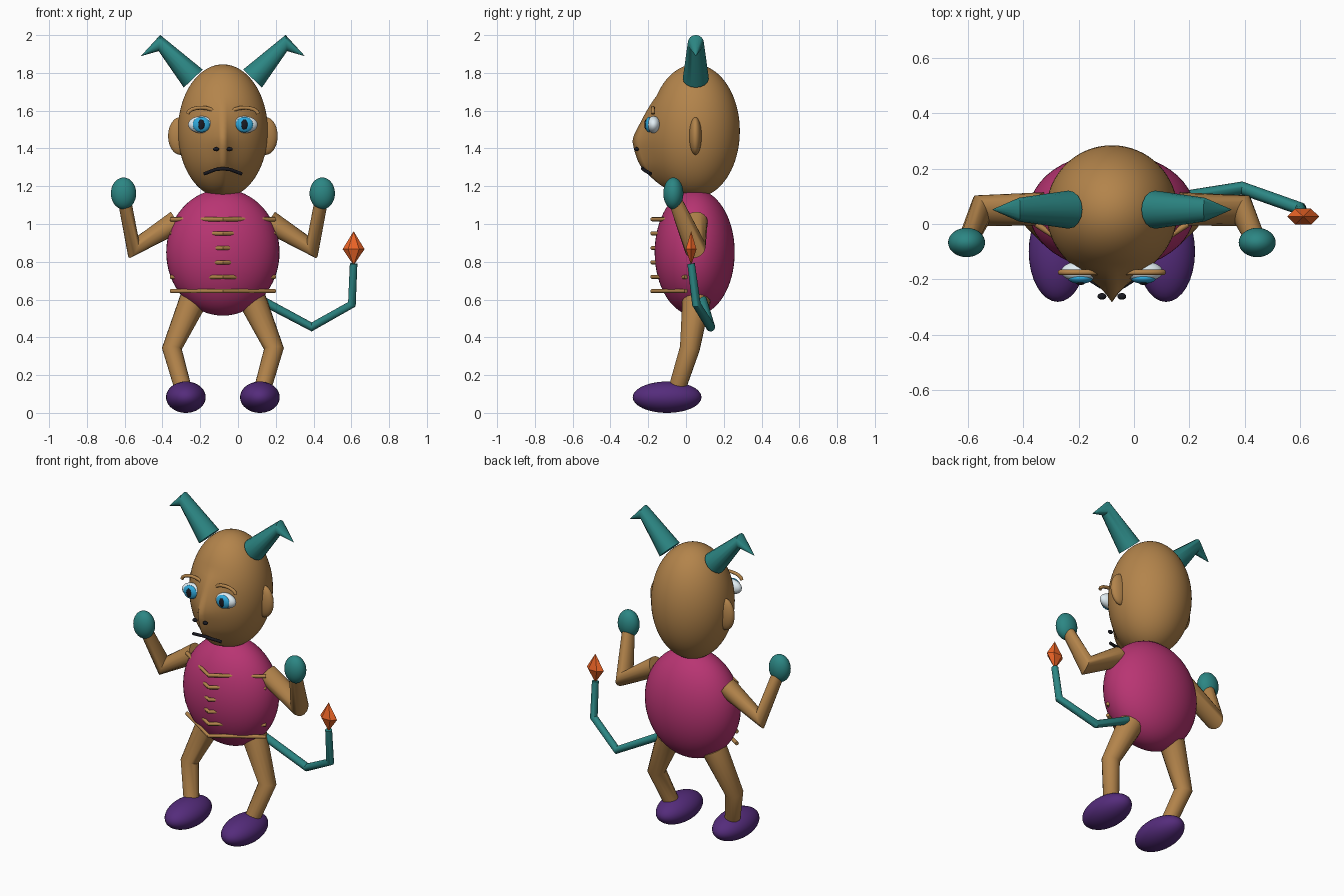
import bpy, math

if "Cube" in bpy.data.objects:
    bpy.data.objects.remove(bpy.data.objects["Cube"])

CX = -0.08  # the figure's mirror line (the tail makes it off-centre)


def material(name, rgb):
    m = bpy.data.materials.new(name)
    m.diffuse_color = (*rgb, 1)
    m.use_nodes = True
    m.node_tree.nodes["Principled BSDF"].inputs["Base Color"].default_value = m.diffuse_color
    return m


BROWN = material("brown", (0.45, 0.23, 0.07))
PINK = material("pink", (0.48, 0.035, 0.17))
TEAL = material("teal", (0.025, 0.24, 0.23))
PURPLE = material("purple", (0.09, 0.025, 0.2))
ORANGE = material("orange", (0.85, 0.13, 0.02))
WHITE = material("white", (0.75, 0.85, 0.9))
BLUE = material("blue", (0.03, 0.4, 0.72))
BLACK = material("black", (0.01, 0.01, 0.015))


def finish(o, name, mat):
    o.name = name
    o.data.materials.clear()
    o.data.materials.append(mat)
    bpy.ops.object.select_all(action='DESELECT')
    o.select_set(True)
    bpy.context.view_layer.objects.active = o
    bpy.ops.object.shade_smooth_by_angle(angle=math.radians(40))
    return o


def ball(name, loc, radii, mat, seg=32, rings=20):
    """Ellipsoid; x is measured from the mirror line."""
    bpy.ops.mesh.primitive_uv_sphere_add(segments=seg, ring_count=rings, radius=1,
                                         location=(CX + loc[0], loc[1], loc[2]))
    o = bpy.context.object
    o.scale = radii
    bpy.ops.object.transform_apply(location=False, rotation=False, scale=True)
    return finish(o, name, mat)


def tube(name, pts, radii, mat):
    """Round limb through points with a radius at each point."""
    c = bpy.data.curves.new(name, 'CURVE')
    c.dimensions = '3D'
    c.bevel_depth = 1.0
    c.bevel_resolution = 6
    c.use_fill_caps = True
    s = c.splines.new('POLY')
    s.points.add(len(pts) - 1)
    for p, co, r in zip(s.points, pts, radii):
        p.co = (CX + co[0], co[1], co[2], 1)
        p.radius = r
    o = bpy.data.objects.new(name, c)
    bpy.context.collection.objects.link(o)
    bpy.ops.object.select_all(action='DESELECT')
    o.select_set(True)
    bpy.context.view_layer.objects.active = o
    bpy.ops.object.convert(target='MESH')
    return finish(bpy.context.object, name, mat)


def lerp(table, z):
    for (z0, v0), (z1, v1) in zip(table, table[1:]):
        if z0 <= z <= z1:
            return v0 + (v1 - v0) * (z - z0) / (z1 - z0)
    return 0


# Head with the front pulled out into a pointed nose
head = ball("head", (0, 0.047, 1.492), (0.238, 0.238, 0.353), BROWN, 64, 40)
nose = [(1.14, 0), (1.20, 0.04), (1.315, 0.088), (1.447, 0.096), (1.55, 0.046), (1.68, 0)]
for v in head.data.vertices:
    if v.co.y < 0:
        v.co.y -= lerp(nose, v.co.z + 1.492) * math.exp(-abs(v.co.x) / 0.06)

# Torso
ball("torso", (0, 0.046, 0.85), (0.30, 0.212, 0.335), PINK, 48, 32)

# Chest bands: shallow V bars that dip in and out of the torso
for i, z in enumerate((0.645, 0.72, 0.797, 0.873, 0.95, 1.025)):
    tube(f"chest_band_{i + 1}", [(-0.275, 0, z), (0, -0.178, z), (0.275, 0, z)],
         [0.011] * 3, BROWN)

# Mirrored parts
for side, s in (("left", 1), ("right", -1)):
    ball(side + "_ear", (s * 0.225, 0.05, 1.466), (0.065, 0.033, 0.1), BROWN)
    tube(side + "_horn", [(s * 0.157, 0.052, 1.77), (s * 0.336, 0.052, 1.958),
                          (s * 0.432, 0.052, 1.89)], [0.069, 0.043, 0.001], TEAL)
    tube(side + "_arm", [(s * 0.245, 0.055, 1.013), (s * 0.474, 0.048, 0.876),
                         (s * 0.522, -0.06, 1.13)], [0.06, 0.06, 0.036], BROWN)
    ball(side + "_hand", (s * 0.526, -0.067, 1.162), (0.067, 0.053, 0.084), TEAL)
    tube(side + "_leg", [(s * 0.155, 0.055, 0.60), (s * 0.27, 0.02, 0.34),
                         (s * 0.208, -0.05, 0.12)], [0.075, 0.053, 0.045], BROWN)
    ball(side + "_foot", (s * 0.196, -0.1, 0.083), (0.105, 0.182, 0.083), PURPLE)
    # Face details
    ex = s * 0.114
    ball(side + "_eyeball", (ex, -0.172, 1.526), (0.07, 0.037, 0.045), WHITE)
    ball(side + "_iris", (ex, -0.196, 1.526), (0.046, 0.02, 0.041), BLUE)
    ball(side + "_pupil", (ex, -0.212, 1.526), (0.017, 0.009, 0.027), BLACK, 20, 12)
    brow = [(ex + 0.072 * math.cos(a), -0.175, 1.583 + 0.033 * math.sin(a))
            for a in (math.pi * k / 8 for k in range(9))]
    tube(side + "_eyebrow", brow, [0.01] * 9, BROWN)
    ball(side + "_nostril", (s * 0.036, -0.262, 1.396), (0.016, 0.012, 0.011), BLACK, 20, 12)

# Mouth, its middle buried in the nose
tube("mouth", [(-0.098, -0.188, 1.266), (-0.04, -0.225, 1.288), (0, -0.23, 1.293),
               (0.04, -0.225, 1.288), (0.098, -0.188, 1.266)], [0.009] * 5, BLACK)

# Tail
tube("tail", [(0.16, 0.08, 0.62), (0.47, 0.13, 0.455), (0.683, 0.055, 0.575),
              (0.692, 0.027, 0.79)], [0.024, 0.024, 0.023, 0.02], TEAL)

# Tail tip: flattened six-sided double pyramid
ring = [(0.612 + 0.058 * math.cos(k * math.pi / 3),
         0.027 + 0.033 * math.sin(k * math.pi / 3), 0.867) for k in range(6)]
verts = ring + [(0.612, 0.027, 0.962), (0.612, 0.027, 0.782)]
faces = []
for k in range(6):
    n = (k + 1) % 6
    faces += [(k, n, 6), (n, k, 7)]
mesh = bpy.data.meshes.new("tail_tip")
mesh.from_pydata(verts, [], faces)
tip = bpy.data.objects.new("tail_tip", mesh)
bpy.context.collection.objects.link(tip)
tip.data.materials.append(ORANGE)
